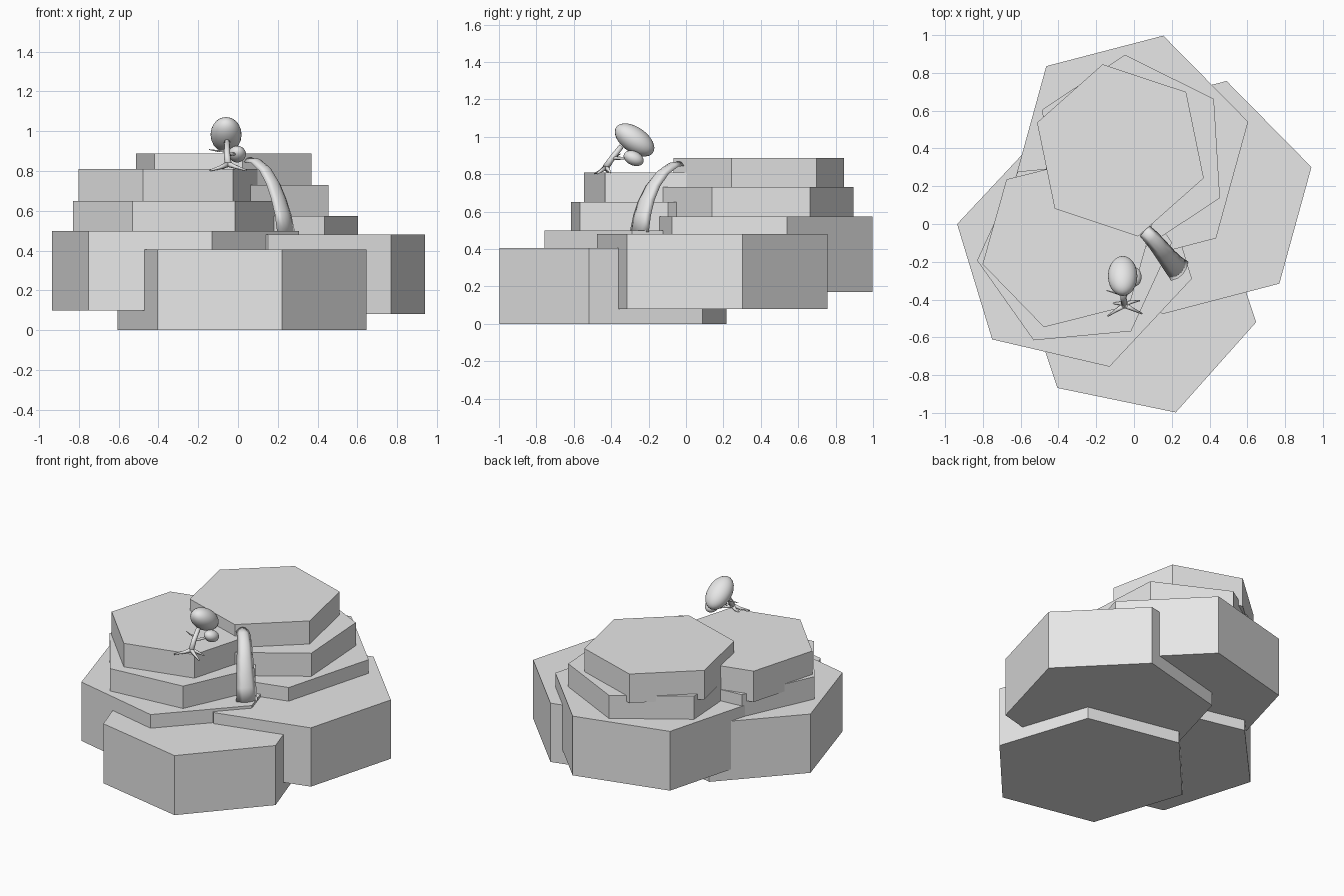
import bpy, bmesh, math
from mathutils import Vector

if "Cube" in bpy.data.objects:
    bpy.data.objects.remove(bpy.data.objects["Cube"])

grey = bpy.data.materials.new("light_grey")
grey.use_nodes = True
colour = (0.8, 0.8, 0.8, 1)
grey.diffuse_color = colour
grey.node_tree.nodes["Principled BSDF"].inputs["Base Color"].default_value = colour


def finish(name, bm, smooth=False):
    bmesh.ops.recalc_face_normals(bm, faces=bm.faces)
    mesh = bpy.data.meshes.new(name)
    bm.to_mesh(mesh)
    bm.free()
    mesh.materials.append(grey)
    obj = bpy.data.objects.new(name, mesh)
    bpy.context.collection.objects.link(obj)
    if smooth:
        for p in mesh.polygons:
            p.use_smooth = True
    return obj


def slab(name, x, y, radius, degrees, low, high):
    """Upright six-sided rock."""
    bm = bmesh.new()
    ring = []
    for i in range(6):
        a = math.radians(degrees + 60 * i)
        ring.append(bm.verts.new((x + radius * math.cos(a), y + radius * math.sin(a), low)))
    base = bm.faces.new(ring)
    top = bmesh.ops.extrude_face_region(bm, geom=[base])["geom"]
    verts = [v for v in top if isinstance(v, bmesh.types.BMVert)]
    bmesh.ops.translate(bm, verts=verts, vec=(0, 0, high - low))
    if not base.is_valid or len([f for f in bm.faces if len(f.verts) == 6]) < 2:
        bm.faces.new(ring)
    return finish(name, bm)


def loft(name, rings):
    """Skin a list of point rings, capping both ends."""
    bm = bmesh.new()
    loops = [[bm.verts.new(p) for p in ring] for ring in rings]
    n = len(loops[0])
    for a, b in zip(loops, loops[1:]):
        for i in range(n):
            j = (i + 1) % n
            bm.faces.new((a[i], a[j], b[j], b[i]))
    bm.faces.new(loops[0])
    bm.faces.new(loops[-1])
    return finish(name, bm, True)


def limb(name, points, start, end, sides=8):
    """Tapered round stem along a path."""
    pts = [Vector(p) for p in points]
    rings = []
    for k, p in enumerate(pts):
        along = pts[min(k + 1, len(pts) - 1)] - pts[max(k - 1, 0)]
        turn = along.to_track_quat("Z", "Y")
        r = start + (end - start) * k / (len(pts) - 1)
        angles = [math.tau * i / sides for i in range(sides)]
        rings.append([p + turn @ Vector((r * math.cos(a), r * math.sin(a), 0)) for a in angles])
    return loft(name, rings)


def foliage(name, centre, size, tilt):
    bm = bmesh.new()
    bmesh.ops.create_uvsphere(bm, u_segments=24, v_segments=16, radius=1)
    obj = finish(name, bm, True)
    obj.location, obj.scale = centre, size
    obj.rotation_euler = (math.radians(tilt), 0, 0)


# Base rocks
slab("front_rock", 0.02, -0.39, 0.64, -11.7, 0, 0.405)
slab("right_rock", -0.315, -0.145, 0.638, -13.1, 0.098, 0.498)
slab("left_rock", 0.32, 0.14, 0.64, 14.6, 0.08, 0.48)
slab("back_rock", -0.015, 0.38, 0.64, 14.6, 0.17, 0.573)

# Stepped upper rocks
slab("right_middle_step", -0.315, -0.145, 0.518, 5.3, 0.45, 0.65)
slab("right_top_step", -0.35, -0.098, 0.466, 14.2, 0.6, 0.81)
slab("back_middle_step", -0.015, 0.372, 0.525, 33.5, 0.53, 0.73)
slab("back_top_step", -0.072, 0.39, 0.465, -18.4, 0.69, 0.887)

# Waterfall: shallow arched section widening as it drops
flow = [(0.055, -0.035, 0.845), (0.095, -0.075, 0.84), (0.14, -0.13, 0.8),
        (0.177, -0.178, 0.735), (0.205, -0.212, 0.66), (0.227, -0.235, 0.58),
        (0.242, -0.25, 0.49)]
across = Vector((0.66, 0.75, 0))
rings = []
for k, point in enumerate(flow):
    p = Vector(point)
    along = Vector(flow[min(k + 1, 6)]) - Vector(flow[max(k - 1, 0)])
    out = across.cross(along).normalized()
    if out.z < 0:
        out = -out
    half = 0.038 + 0.005 * k
    rings.append([p - across * half, p - across * half * 0.5 + out * 0.018,
                  p + out * 0.024, p + across * half * 0.5 + out * 0.018,
                  p + across * half, p - out * 0.004])
loft("waterfall", rings)

# Small leaning tree
fork = (-0.055, -0.395, 0.885)
foot = (-0.05, -0.43, 0.835)
limb("trunk", [foot, fork, (-0.055, -0.345, 0.95)], 0.018, 0.014)
for name, middle, tip in [
        ("right_root", (-0.09, -0.455, 0.818), (-0.14, -0.488, 0.803)),
        ("left_root", (-0.01, -0.45, 0.82), (0.043, -0.475, 0.803)),
        ("back_left_root", (-0.02, -0.415, 0.825), (0.03, -0.405, 0.808)),
        ("back_right_root", (-0.075, -0.42, 0.82), (-0.11, -0.42, 0.806))]:
    limb(name, [foot, middle, tip], 0.015, 0.004)
limb("right_branch", [(-0.055, -0.375, 0.9), (-0.1, -0.365, 0.9), (-0.145, -0.352, 0.908)], 0.007, 0.002)
limb("left_branch", [fork, (-0.03, -0.35, 0.885), (0, -0.29, 0.885)], 0.01, 0.006)
foliage("large_foliage", (-0.06, -0.275, 0.983), (0.078, 0.12, 0.068), -35)
foliage("small_foliage", (-0.004, -0.28, 0.885), (0.044, 0.056, 0.038), -25)
